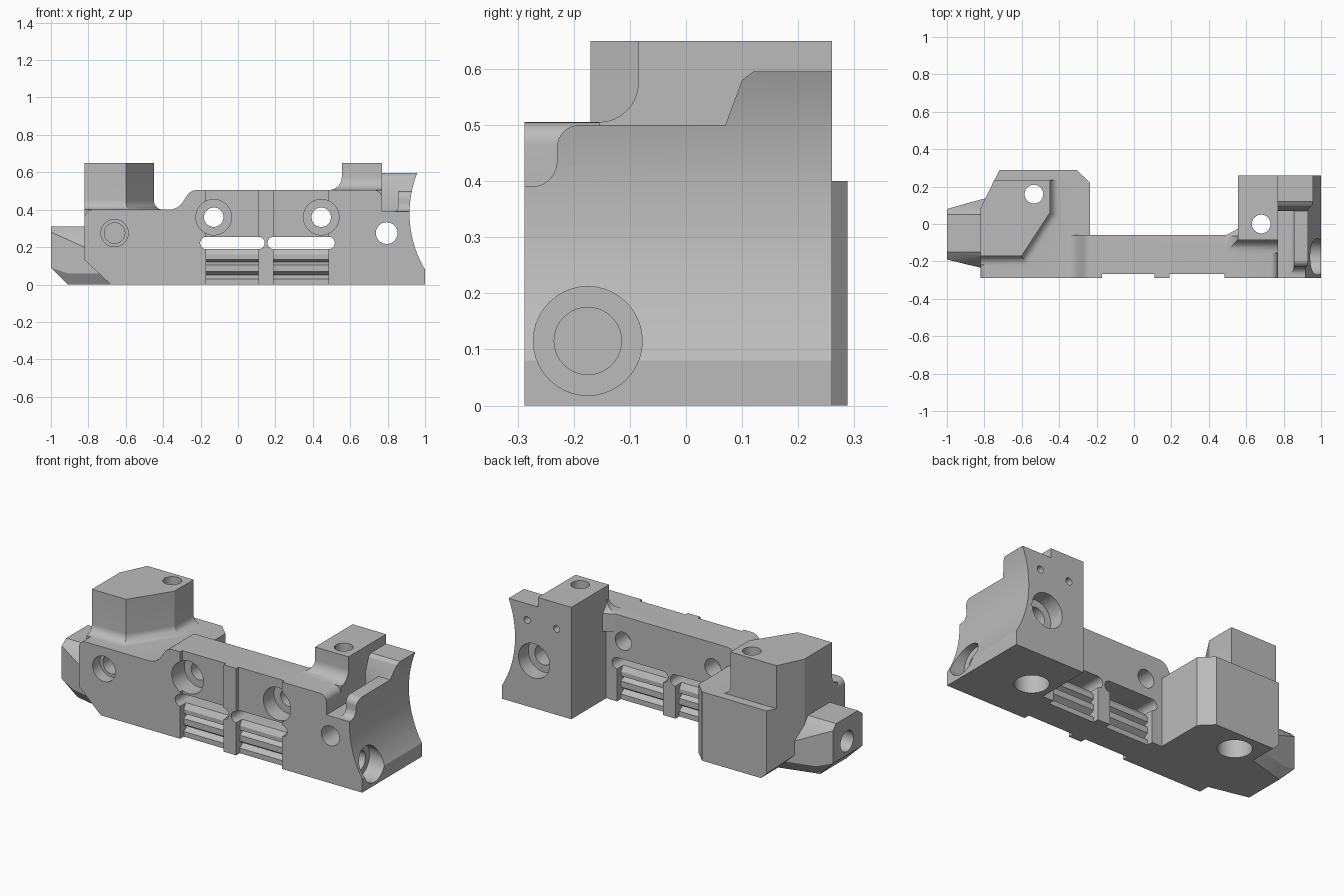
import bpy, bmesh, math
from mathutils import Vector

cube = bpy.data.objects.get("Cube")
if cube:
    bpy.data.objects.remove(cube, do_unlink=True)

grey = bpy.data.materials.new("plain grey")
grey.use_nodes = True
COLOUR = (0.5, 0.5, 0.5, 1)
grey.diffuse_color = COLOUR
grey.node_tree.nodes["Principled BSDF"].inputs["Base Color"].default_value = COLOUR


def add_object(name, bm):
    bmesh.ops.recalc_face_normals(bm, faces=bm.faces)
    mesh = bpy.data.meshes.new(name)
    bm.to_mesh(mesh)
    bm.free()
    mesh.materials.append(grey)
    obj = bpy.data.objects.new(name, mesh)
    bpy.context.scene.collection.objects.link(obj)
    return obj


def loft(name, rings):
    """Solid through matching rings of points, capped at both ends."""
    bm = bmesh.new()
    loops = [[bm.verts.new(p) for p in ring] for ring in rings]
    n = len(loops[0])
    for a, b in zip(loops, loops[1:]):
        for i in range(n):
            j = (i + 1) % n
            bm.faces.new((a[i], a[j], b[j], b[i]))
    bm.faces.new(loops[0])
    bm.faces.new(loops[-1])
    return add_object(name, bm)


def place(axis, p, d):
    return {"x": (d, p[0], p[1]), "y": (p[0], d, p[1]), "z": (p[0], p[1], d)}[axis]


def prism(name, axis, pts, lo, hi):
    return loft(name, [[place(axis, p, d) for p in pts] for d in (lo, hi)])


def box(name, x0, x1, y0, y1, z0, z1):
    return prism(name, "z", [(x0, y0), (x1, y0), (x1, y1), (x0, y1)], z0, z1)


def arc(cx, cy, r, a0, a1, n=8):
    angles = [math.radians(a0 + (a1 - a0) * i / n) for i in range(n + 1)]
    return [(cx + r * math.cos(a), cy + r * math.sin(a)) for a in angles]


def rod(axis, u, v, r, lo, hi, sides=40):
    return prism("drill", axis, arc(u, v, r, 0, 360, sides)[:-1], lo, hi)


def combine(target, other, operation):
    mod = target.modifiers.new("combine", "BOOLEAN")
    mod.operation, mod.solver, mod.object = operation, "EXACT", other
    bpy.context.view_layer.objects.active = target
    bpy.ops.object.modifier_apply(modifier=mod.name)
    bpy.data.objects.remove(other, do_unlink=True)


def flared(name, outline, r, base, ledge, top):
    """Tower with a concave fillet at its foot; outline(d) gives the spread ring."""
    steps = [(r, base)] + [(r - r * math.sin(t), ledge + r - r * math.cos(t))
             for t in [math.pi / 2 * i / 8 for i in range(9)]] + [(0, top)]
    return loft(name, [[(x, y, z) for x, y in outline(d)] for d, z in steps])


FRONT, WALL = -0.288, -0.06

# Front wall with its stepped, rounded top edge
wall = [(-0.68, 0), (0.77, 0)] + arc(0.73, 0.465, 0.04, 0, 90)
wall += arc(-0.22, 0.445, 0.06, 90, 150) + arc(-0.37, 0.49, 0.09, -30, -90)
wall += arc(-0.78, 0.36, 0.04, 90, 180) + [(-0.82, 0.13)]
body = prism("bracket_body", "y", wall, FRONT, WALL)

# Lower block behind the wall at -x, with its bottom corner trimmed
block = prism("block", "z", [(-0.82, -0.12), (-0.235, -0.12), (-0.235, 0.22),
              (-0.305, 0.288), (-0.72, 0.288), (-0.82, 0.085)], 0, 0.4)
combine(block, prism("trim", "y", [(-0.9, 0.204), (-0.9, -0.1), (-0.576, -0.1)], -1, 1), "DIFFERENCE")
combine(body, block, "UNION")


# Tall towers
def tall_outline(d):
    return [(-0.82, -0.17 - d), (-0.6 + 0.5 * d, -0.17 - d), (-0.45 + d, 0.06 - 0.3 * d),
            (-0.45 + d, 0.235), (-0.747, 0.235), (-0.82, 0.085)]


def small_outline(d):
    return [(0.555 - d, -0.085 - d), (0.77, -0.085 - d), (0.77, 0), (0.6, 0),
            (0.555 - d, -0.065)]


combine(body, flared("tall_tower", tall_outline, 0.05, 0.3, 0.4, 0.65), "UNION")
combine(body, box("small_tower", 0.555, 0.77, -0.085, 0.26, 0, 0.65), "UNION")
combine(body, flared("tower_foot", small_outline, 0.07, 0.4, 0.505, 0.65), "UNION")

# Tapered side lug, bounded by a convex hull
bm = bmesh.new()
sections = [(-1, -0.19, 0.08, 0.28, 0.09), (-0.91, -0.2125, 0.106, 0.24, 0), (-0.6, -0.283, 0.19, 0.1, 0)]
for x, y0, y1, shoulder, bottom in sections:
    ring = [(-0.15, 0.31), (0.05, 0.31), (y1, shoulder), (y1, max(0.06, bottom)),
            (y1 - 0.04, bottom), (y0 + 0.04, bottom), (y0, max(0.06, bottom)), (y0, shoulder)]
    for y, z in ring:
        bm.verts.new((x, y, z))
hull = bmesh.ops.convex_hull(bm, input=bm.verts)
loose = {g for g in hull["geom_interior"] + hull["geom_unused"] if isinstance(g, bmesh.types.BMVert)}
bmesh.ops.delete(bm, geom=list(loose), context="VERTS")
combine(body, add_object("side_lug", bm), "UNION")

# Stepped end block with a groove beside its ridge and a hollow end
step = [(FRONT, 0), (FRONT, 0.39)] + arc(-0.275, 0.435, 0.045, -90, 0)
step += arc(-0.19, 0.46, 0.04, 180, 90) + [(0.07, 0.5), (0.1, 0.58), (0.12, 0.595), (0.26, 0.595), (0.26, 0)]
end = prism("end_block", "x", step, 0.76, 1.0)
groove = [(0.7, 0.7), (0.7, 0.39)] + arc(0.835, 0.41, 0.02, -90, 0) + [(0.855, 0.7)]
combine(end, prism("groove", "y", groove, -0.5, 0.07), "DIFFERENCE")
combine(end, rod("y", 1.501, 0.38, 0.584, -1, 1, 160), "DIFFERENCE")
combine(body, end, "UNION")

# Windows, slots and shallow panels on either side of the centre post
bays = [(-0.17, 0.11), (0.19, 0.485)]
for x0, x1 in bays:
    slot = arc(x1, 0.222, 0.033, -90, 90) + arc(x0, 0.222, 0.033, 90, 270)
    combine(body, prism("slot", "y", slot, -0.5, 0), "DIFFERENCE")
    combine(body, box("window", x0, x1, -0.5, 0, -0.1, 0.222), "DIFFERENCE")
    combine(body, box("panel", x0, x1, -0.5, -0.268, 0.24, 0.6), "DIFFERENCE")

# Drilled holes: axis, centre, radius, start, end
drills = [
    ("y", -0.13, 0.36, 0.052, -0.5, 0), ("y", -0.13, 0.36, 0.095, -0.5, -0.17),
    ("y", 0.445, 0.36, 0.052, -0.5, 0), ("y", 0.445, 0.36, 0.095, -0.5, -0.17),
    ("y", -0.66, 0.275, 0.073, -0.5, -0.22), ("y", -0.66, 0.275, 0.055, -0.5, -0.12),
    ("y", 0.795, 0.275, 0.058, -0.5, 0.5), ("y", 0.795, 0.275, 0.1, 0.17, 0.5),
    ("y", 0.84, 0.5, 0.02, 0.18, 0.5), ("y", 0.65, 0.5, 0.02, 0.18, 0.5),
    ("z", -0.535, 0.16, 0.05, -0.1, 0.8), ("z", -0.535, 0.16, 0.09, -0.1, 0.12),
    ("z", 0.68, 0.0, 0.05, -0.1, 0.8), ("z", 0.68, 0.0, 0.09, -0.1, 0.12),
    ("x", -0.175, 0.115, 0.097, 0.9, 1.2), ("x", -0.175, 0.115, 0.06, 0.75, 1.2),
    ("x", -0.05, 0.17, 0.06, -1.2, -0.8),
]
for drill in drills:
    combine(body, rod(*drill), "DIFFERENCE")

# Ribbed grilles standing in the windows
ribs = [(-0.255, 0), (-0.255, 0.03), (-0.225, 0.05), (-0.255, 0.07), (-0.255, 0.105), (-0.225, 0.12),
        (-0.255, 0.135), (-0.255, 0.16), (-0.235, 0.19)]
back = [(-0.35 - y, z) for y, z in reversed(ribs)]
parts = [body]
for i, (x0, x1) in enumerate(bays):
    parts.append(prism(f"ribbed_grille_{i + 1}", "x", ribs + back, x0, x1))

for obj in parts:
    bpy.ops.object.select_all(action="DESELECT")
    obj.select_set(True)
    bpy.context.view_layer.objects.active = obj
    bpy.ops.object.shade_smooth_by_angle(angle=math.radians(25))
